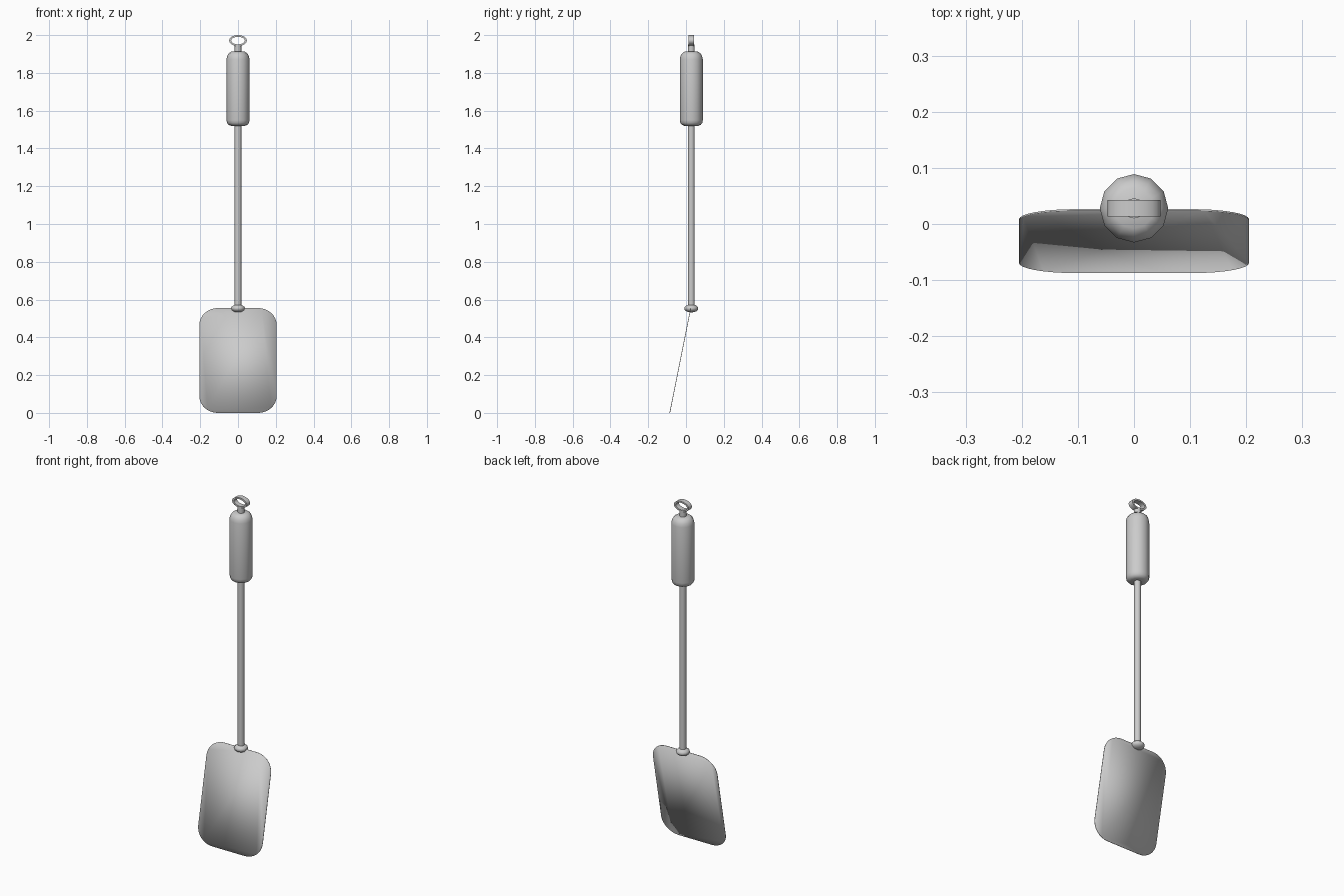
import bpy, bmesh
from math import sin, cos, pi, radians

cube = bpy.data.objects.get("Cube")
if cube:
    bpy.data.objects.remove(cube, do_unlink=True)

AXIS_Y = 0.028  # all turned parts share this axis

steel = bpy.data.materials.new("brushed_grey")
steel.use_nodes = True
GREY = (0.6, 0.6, 0.6, 1)
steel.diffuse_color = GREY
steel.node_tree.nodes["Principled BSDF"].inputs["Base Color"].default_value = GREY


def finish(name, bm, angle=40):
    bmesh.ops.recalc_face_normals(bm, faces=bm.faces)
    mesh = bpy.data.meshes.new(name)
    bm.to_mesh(mesh)
    bm.free()
    mesh.materials.append(steel)
    obj = bpy.data.objects.new(name, mesh)
    bpy.context.collection.objects.link(obj)
    bpy.ops.object.select_all(action='DESELECT')
    obj.select_set(True)
    bpy.context.view_layer.objects.active = obj
    bpy.ops.object.shade_smooth_by_angle(angle=radians(angle))
    return obj


def bridge(bm, a, b):
    n = len(a)
    for i in range(n):
        j = (i + 1) % n
        bm.faces.new((a[i], a[j], b[j], b[i]))


def lathe(name, profile, sides=12):
    """Turn (radius, height) points around the shared axis and cap the ends."""
    bm = bmesh.new()
    rings = [[bm.verts.new((r * cos(2 * pi * i / sides),
                            AXIS_Y + r * sin(2 * pi * i / sides), z))
              for i in range(sides)] for r, z in profile]
    for a, b in zip(rings, rings[1:]):
        bridge(bm, a, b)
    bm.faces.new(rings[0])
    bm.faces.new(rings[-1])
    return finish(name, bm)


# Turned parts
lathe("shaft", [(0.018, 0.55), (0.018, 1.54)])
lathe("collar", [(0.036 * sin(t * pi / 8) + 0.001, 0.553 - 0.021 * cos(t * pi / 8))
                 for t in range(9)])
lathe("grip", [(0.038, 1.52), (0.05, 1.525), (0.058, 1.535), (0.061, 1.55),
               (0.061, 1.872), (0.057, 1.89), (0.049, 1.903), (0.036, 1.912)])
lathe("hanger_neck", [(0.018, 1.9), (0.018, 1.95)])

# Hanging loop: a flat oval band
bm = bmesh.new()
SEG = 24
loops = [[bm.verts.new((rx * cos(2 * pi * i / SEG), AXIS_Y + y,
                        1.971 + rz * sin(2 * pi * i / SEG))) for i in range(SEG)]
         for rx, rz, y in ((0.047, 0.029, -0.015), (0.047, 0.029, 0.015),
                           (0.036, 0.02, 0.015), (0.036, 0.02, -0.015))]
for k in range(4):
    bridge(bm, loops[k], loops[(k + 1) % 4])
finish("hanging_loop", bm)

# Blade: thin rounded sheet leaning forward toward its lower edge
HALF_W, HEIGHT, RX, RZ, STEPS = 0.205, 0.555, 0.1, 0.09, 8
bm = bmesh.new()
outline = []
for q, (sx, sz) in enumerate(((1, 1), (-1, 1), (-1, -1), (1, -1))):
    for s in range(STEPS + 1):
        a = (q + s / STEPS) * pi / 2
        x = sx * (HALF_W - RX) + RX * cos(a)
        z = HEIGHT / 2 + sz * (HEIGHT / 2 - RZ) + RZ * sin(a)
        outline.append(bm.verts.new((x, -0.086 + 0.111 * z / HEIGHT, z)))
bm.faces.new(outline)
blade = finish("blade", bm, 30)
sheet = blade.modifiers.new("sheet_thickness", 'SOLIDIFY')
sheet.thickness = 0.003
sheet.offset = 0
